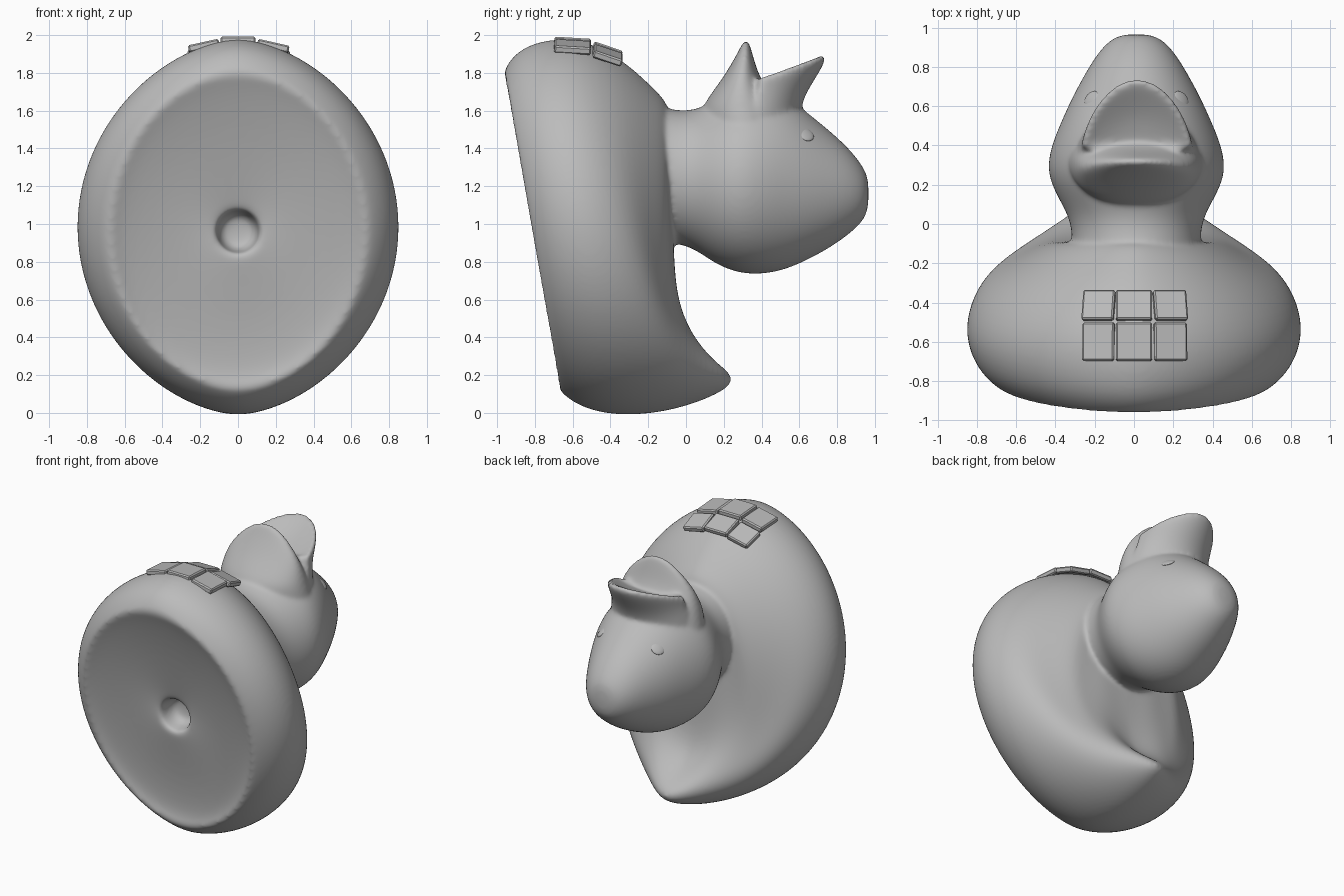
import bpy, bmesh, math
from mathutils import Vector

if "Cube" in bpy.data.objects:
    bpy.data.objects.remove(bpy.data.objects["Cube"])

grey = bpy.data.materials.new("plain_grey")
grey.diffuse_color = (0.5, 0.5, 0.5, 1)
grey.use_nodes = True
grey.node_tree.nodes["Principled BSDF"].inputs["Base Color"].default_value = grey.diffuse_color
N = 36


def loft(name, rings):
    """Skin a list of closed rings and cap both ends."""
    bm = bmesh.new()
    loops = [[bm.verts.new(p) for p in ring] for ring in rings]
    for a, b in zip(loops, loops[1:]):
        for i in range(len(a)):
            j = (i + 1) % len(a)
            bm.faces.new((a[i], a[j], b[j], b[i]))
    bm.faces.new(loops[0][::-1])
    bm.faces.new(loops[-1])
    bmesh.ops.recalc_face_normals(bm, faces=bm.faces)
    ob = finish(name, bm)
    mod = ob.modifiers.new("round", 'SUBSURF')
    mod.levels = mod.render_levels = 2
    return bake(ob)


def select(*obs):
    bpy.ops.object.select_all(action='DESELECT')
    for ob in obs:
        ob.select_set(True)
    bpy.context.view_layer.objects.active = obs[0]


def bake(ob):
    """Apply all modifiers."""
    dg = bpy.context.evaluated_depsgraph_get()
    me = bpy.data.meshes.new_from_object(ob.evaluated_get(dg))
    ob.modifiers.clear()
    ob.data = me
    return ob


def finish(name, bm, angle=50):
    me = bpy.data.meshes.new(name)
    bm.to_mesh(me)
    bm.free()
    ob = bpy.data.objects.new(name, me)
    bpy.context.collection.objects.link(ob)
    me.materials.append(grey)
    select(ob)
    bpy.ops.object.shade_smooth_by_angle(angle=math.radians(angle))
    return ob


def angles():
    return [2 * math.pi * i / N for i in range(N)]


# Body: egg-shaped rings from the base to the back, sweeping up into the tail
def body_ring(yl, zl, yu, zu, hw, p, q=1.17):
    ring = []
    for a in angles():
        s = 0.5 - 0.5 * math.cos(a)
        x = hw * math.copysign(abs(math.sin(a)) ** q, math.sin(a))
        ring.append((x, yu + (yl - yu) * (1 - s) ** p, zl + (zu - zl) * s))
    return ring


# Base with a shallow dish and a round hole
def base_ring(r, y):
    return [(r * math.sin(a), y, 0.96 - r * math.cos(a)) for a in angles()]


edge = body_ring(-0.675, 0.14, -0.965, 1.79, 0.665, 1, 1.0)
dish = [(x * 0.93, y + 0.03, 0.97 + (z - 0.97) * 0.93) for x, y, z in edge]
mid = [(x * 0.6, -0.752 + (y + 0.815) * 0.6, 0.97 + (z - 0.97) * 0.6) for x, y, z in edge]
body = [base_ring(0.05, -0.60), base_ring(0.1, -0.62), base_ring(0.115, -0.735),
        base_ring(0.125, -0.742), mid, dish, edge]
for row in [(-0.665, 0.105, -0.96, 1.83, 0.71, 1.0),
            (-0.56, 0.025, -0.885, 1.935, 0.81, 1.0),
            (-0.38, -0.02, -0.71, 1.99, 0.872, 1.1),
            (-0.15, -0.008, -0.52, 1.975, 0.83, 1.4),
            (0.05, 0.045, -0.33, 1.87, 0.735, 2.3),
            (0.20, 0.11, -0.19, 1.74, 0.59, 4.2),
            (0.26, 0.165, -0.1, 1.65, 0.46, 6.0),
            (0.225, 0.225, -0.09, 1.58, 0.38, 6.0),
            (0.04, 0.35, -0.085, 1.5, 0.29, 4.0),
            (-0.04, 0.48, -0.075, 1.4, 0.2, 2.0),
            (-0.065, 0.7, -0.07, 1.2, 0.08, 1.0)]:
    body.append(body_ring(*row))
parts = [loft("duck_body", body)]


# Head and neck: rings along y (y, low z, high z, half width)
def head_ring(y, lo, hi, hw):
    return [(0.012 + hw * math.sin(a), y, (lo + hi) / 2 - (hi - lo) / 2 * math.cos(a))
            for a in angles()]


parts.append(loft("head", [head_ring(*r) for r in [
    (-0.25, 0.95, 1.6, 0.3), (-0.12, 0.9, 1.62, 0.33), (-0.04, 0.895, 1.6, 0.328),
    (0.05, 0.865, 1.605, 0.35), (0.15, 0.79, 1.65, 0.41), (0.27, 0.738, 1.7, 0.46),
    (0.4, 0.73, 1.71, 0.435), (0.53, 0.757, 1.68, 0.38), (0.65, 0.812, 1.585, 0.325),
    (0.76, 0.872, 1.495, 0.265), (0.86, 0.942, 1.405, 0.205), (0.935, 1.01, 1.31, 0.14),
    (0.968, 1.08, 1.24, 0.07)]]))


# Lower bill: a dome rising to a thin lip (z, near y, far y, half width)
parts.append(loft("lower_bill", [[(0.01 + hw * math.sin(a),
                                   (y0 + y1) / 2 - (y1 - y0) / 2 * math.cos(a), z)
                                  for a in angles()]
                                 for z, y0, y1, hw in [
    (1.35, 0.13, 0.5, 0.37), (1.48, 0.1, 0.53, 0.355), (1.6, 0.075, 0.52, 0.33),
    (1.68, 0.125, 0.46, 0.31), (1.76, 0.185, 0.4, 0.28), (1.83, 0.23, 0.372, 0.235),
    (1.9, 0.27, 0.352, 0.17), (1.95, 0.295, 0.337, 0.1), (1.97, 0.308, 0.328, 0.04)]]))


# Upper bill: a flared arch with a slightly hollow mouth face
def bill_ring(hw, y0, y1, z0, z1):
    ring = []
    for a in angles():
        c = math.cos(a)
        y = y0 + (y1 - y0) * c if c > 0 else y0 + 0.04 * c
        t = (y - y0) / (y1 - y0)
        ring.append((0.015 + hw * math.sin(a) * (1 - 0.15 * max(c, 0)), y, z0 + (z1 - z0) * t))
    return ring


parts.append(loft("upper_bill", [bill_ring(*r) for r in [
    (0.33, 0.36, 0.60, 1.45, 1.50), (0.31, 0.37, 0.605, 1.6, 1.61),
    (0.29, 0.385, 0.64, 1.68, 1.70), (0.283, 0.395, 0.705, 1.735, 1.80),
    (0.283, 0.4, 0.745, 1.77, 1.875), (0.265, 0.41, 0.73, 1.785, 1.905),
    (0.22, 0.42, 0.645, 1.765, 1.85), (0.1, 0.44, 0.53, 1.75, 1.78)]]))

# Fuse the parts into one soft skin
select(*parts)
bpy.ops.object.join()
duck = parts[0]
mod = duck.modifiers.new("fuse", 'REMESH')
mod.mode = 'VOXEL'
mod.voxel_size = 0.0125
mod.use_smooth_shade = True
mod = duck.modifiers.new("soften", 'SMOOTH')
mod.factor = 0.5
mod.iterations = 12
bake(duck)
duck.data.materials.clear()
duck.data.materials.append(grey)
select(duck)
bpy.ops.object.shade_smooth_by_angle(angle=math.radians(50))


# Eyes: small flattened buttons on both sides of the head
for side, label in ((-1, "left"), (1, "right")):
    bm = bmesh.new()
    bmesh.ops.create_uvsphere(bm, u_segments=20, v_segments=10, radius=0.05)
    ob = finish(label + "_eye", bm)
    ob.scale = (1, 1, 0.3)
    ob.location = (0.012 + side * 0.225, 0.63, 1.475)
    ob.rotation_euler = Vector((side * 0.6, 0.35, 0.7)).to_track_quat('Z', 'Y').to_euler()

# Chest tiles: two rows of three raised plates following the curve
for r, (y, z, depth, tilt) in enumerate([(-0.415, 1.922, 0.16, -0.33),
                                         (-0.6, 1.966, 0.195, -0.06)]):
    for c, (x, w) in enumerate([(-0.18, 0.165), (0.0, 0.185), (0.185, 0.17)]):
        bm = bmesh.new()
        bmesh.ops.create_cube(bm, size=1)
        bmesh.ops.scale(bm, vec=(w, depth, 0.04), verts=bm.verts)
        bmesh.ops.bevel(bm, geom=bm.edges[:], offset=0.008, segments=1, affect='EDGES')
        ob = finish("chest_tile_%d_%d" % (r + 1, c + 1), bm, 30)
        ob.location = (x, y, z - 0.85 * x * x)
        ob.rotation_euler = (tilt, 1.2 * x, 0)
